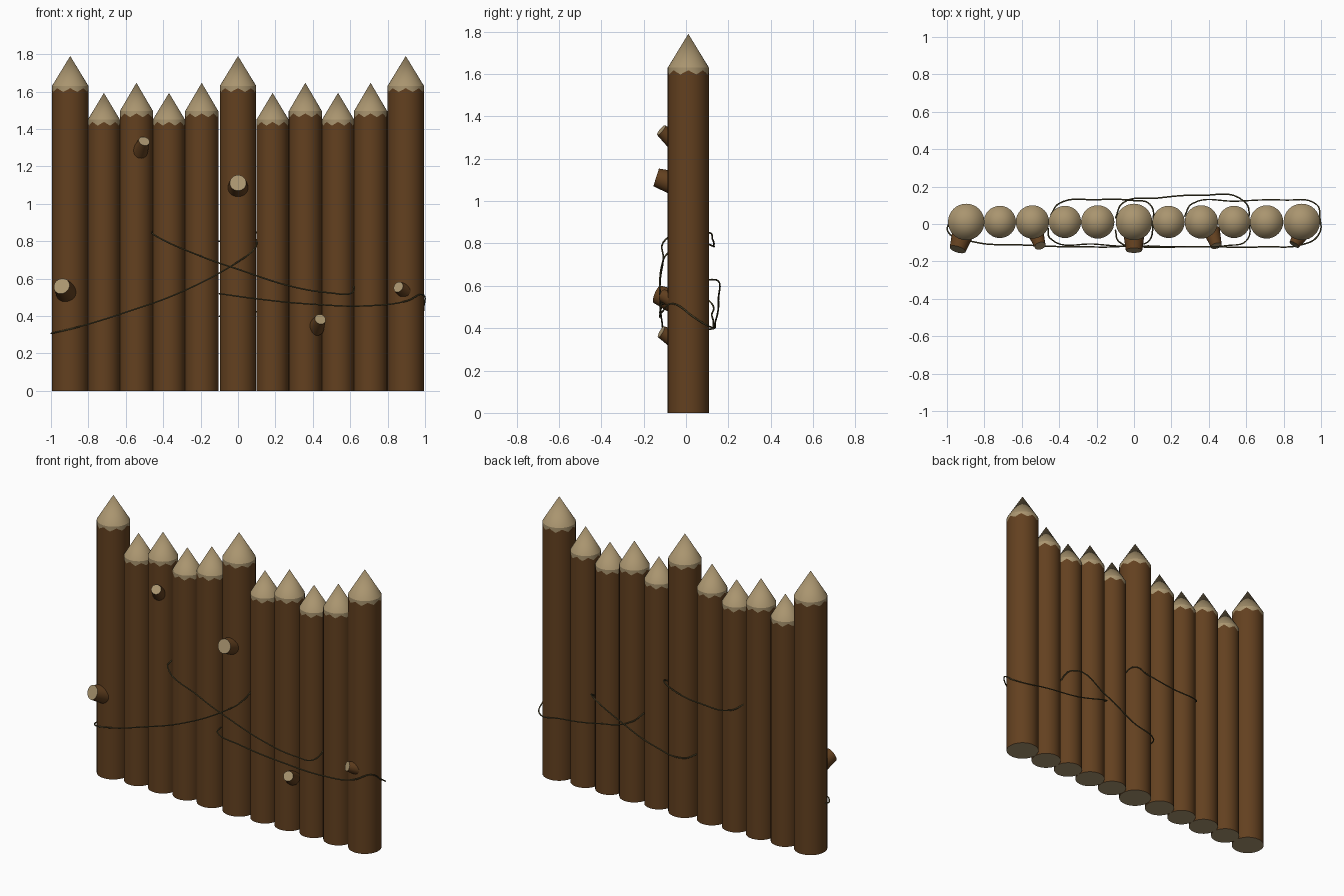
import bpy, bmesh, math
from mathutils import Vector

if "Cube" in bpy.data.objects:
    bpy.data.objects.remove(bpy.data.objects["Cube"])


def material(name, r, g, b):
    m = bpy.data.materials.new(name)
    m.diffuse_color = (r, g, b, 1)
    m.use_nodes = True
    m.node_tree.nodes["Principled BSDF"].inputs["Base Color"].default_value = m.diffuse_color
    return m


BARK = material("bark", 0.125, 0.052, 0.014)
CUT = material("cut_wood", 0.40, 0.30, 0.16)
VINE = material("vine", 0.09, 0.075, 0.03)
N = 32


def finish(name, bm, mats):
    bmesh.ops.recalc_face_normals(bm, faces=bm.faces)
    me = bpy.data.meshes.new(name)
    bm.to_mesh(me)
    bm.free()
    for m in mats:
        me.materials.append(m)
    ob = bpy.data.objects.new(name, me)
    bpy.context.collection.objects.link(ob)
    bpy.ops.object.select_all(action='DESELECT')
    ob.select_set(True)
    bpy.context.view_layer.objects.active = ob
    bpy.ops.object.shade_smooth_by_angle(angle=math.radians(30))
    return ob


def ring(bm, r, zf):
    return [bm.verts.new((r * math.cos(a), r * math.sin(a), zf(a)))
            for a in (2 * math.pi * i / N for i in range(N))]


def bridge(bm, lo, hi, mat):
    for i in range(N):
        j = (i + 1) % N
        bm.faces.new((lo[i], lo[j], hi[j], hi[i])).material_index = mat


# Sharpened post: bark shaft, scalloped cut line, pale point and base
def post(name, x, r, shoulder, top):
    bm = bmesh.new()
    base = ring(bm, r, lambda a: 0)
    edge = ring(bm, r, lambda a: shoulder - 0.022 + 0.010 * math.cos(8 * a))
    rim = ring(bm, r, lambda a: shoulder)
    bm.faces.new(base).material_index = 1
    bridge(bm, base, edge, 0)
    bridge(bm, edge, rim, 1)
    tip = bm.verts.new((0, 0, top))
    for i in range(N):
        bm.faces.new((rim[i], rim[(i + 1) % N], tip)).material_index = 1
    finish(name, bm, (BARK, CUT)).location = (x, 0.011, 0)


# Sawn branch stub: tapered bark with a pale end
def stub(name, start, end, r0, r1):
    a, b = Vector(start), Vector(end)
    bm = bmesh.new()
    lo = ring(bm, r0, lambda t: 0)
    hi = ring(bm, r1, lambda t: (b - a).length)
    bm.faces.new(lo)
    bridge(bm, lo, hi, 0)
    bm.faces.new(hi).material_index = 1
    ob = finish(name, bm, (BARK, CUT))
    ob.location = a
    ob.rotation_euler = (b - a).to_track_quat('Z', 'Y').to_euler()


# Thin vine wound through the fence
def vine(name, pts):
    cu = bpy.data.curves.new(name, 'CURVE')
    cu.dimensions = '3D'
    cu.bevel_depth = 0.004
    cu.bevel_resolution = 1
    cu.resolution_u = 8
    cu.use_fill_caps = True
    sp = cu.splines.new('BEZIER')
    sp.bezier_points.add(len(pts) - 1)
    for bp, p in zip(sp.bezier_points, pts):
        bp.co = p
        bp.handle_left_type = bp.handle_right_type = 'AUTO'
    cu.materials.append(VINE)
    bpy.context.collection.objects.link(bpy.data.objects.new(name, cu))


SIZES = {"tall": (0.0975, 1.63, 1.79), "middle": (0.089, 1.495, 1.647),
         "short": (0.086, 1.45, 1.593)}
LAYOUT = [(-0.897, "tall"), (-0.717, "short"), (-0.543, "middle"),
          (-0.369, "short"), (-0.194, "middle"), (0, "tall"),
          (0.185, "short"), (0.36, "middle"), (0.535, "short"),
          (0.709, "middle"), (0.897, "tall")]
for i, (x, kind) in enumerate(LAYOUT):
    post(f"{kind}_post_{i + 1}", x, *SIZES[kind])

STUBS = [((-0.530, -0.035, 1.265), (-0.502, -0.117, 1.335), 0.045, 0.030),
         ((0.0, -0.040, 1.080), (0.0, -0.141, 1.112), 0.058, 0.044),
         ((-0.912, -0.040, 0.520), (-0.943, -0.136, 0.560), 0.060, 0.044),
         ((0.415, -0.035, 0.335), (0.440, -0.117, 0.383), 0.045, 0.030),
         ((0.895, -0.050, 0.530), (0.857, -0.110, 0.555), 0.043, 0.029)]
for i, s in enumerate(STUBS):
    stub(f"branch_stub_{i + 1}", *s)

vine("left_vine", [(-0.985, 0.02, 0.31), (-0.995, -0.04, 0.308), (-0.86, -0.095, 0.34),
                   (-0.6, -0.112, 0.42), (-0.3, -0.122, 0.53), (0, -0.112, 0.69),
                   (0.08, -0.09, 0.75), (0.1, 0.0, 0.80), (0.085, 0.105, 0.85),
                   (0, 0.125, 0.82), (-0.2, 0.130, 0.79), (-0.40, 0.110, 0.795),
                   (-0.445, 0.05, 0.82)])
vine("middle_vine", [(-0.46, -0.02, 0.85), (-0.45, -0.075, 0.835), (-0.2, -0.108, 0.72),
                     (0, -0.122, 0.65), (0.3, -0.122, 0.555), (0.5, -0.115, 0.523),
                     (0.60, -0.09, 0.52), (0.615, 0.02, 0.575), (0.59, 0.12, 0.63),
                     (0.35, 0.153, 0.53), (0.12, 0.138, 0.43), (-0.06, 0.112, 0.395),
                     (-0.1, 0.03, 0.40)])
vine("right_vine", [(-0.1, -0.03, 0.52), (-0.08, -0.095, 0.517), (0.1, -0.118, 0.492),
                    (0.4, -0.122, 0.463), (0.7, -0.122, 0.455), (0.9, -0.110, 0.48),
                    (0.985, -0.06, 0.515), (0.993, 0.04, 0.45), (0.975, 0.105, 0.41),
                    (0.8, 0.128, 0.425), (0.55, 0.122, 0.46), (0.31, 0.108, 0.53),
                    (0.27, 0.04, 0.57)])
